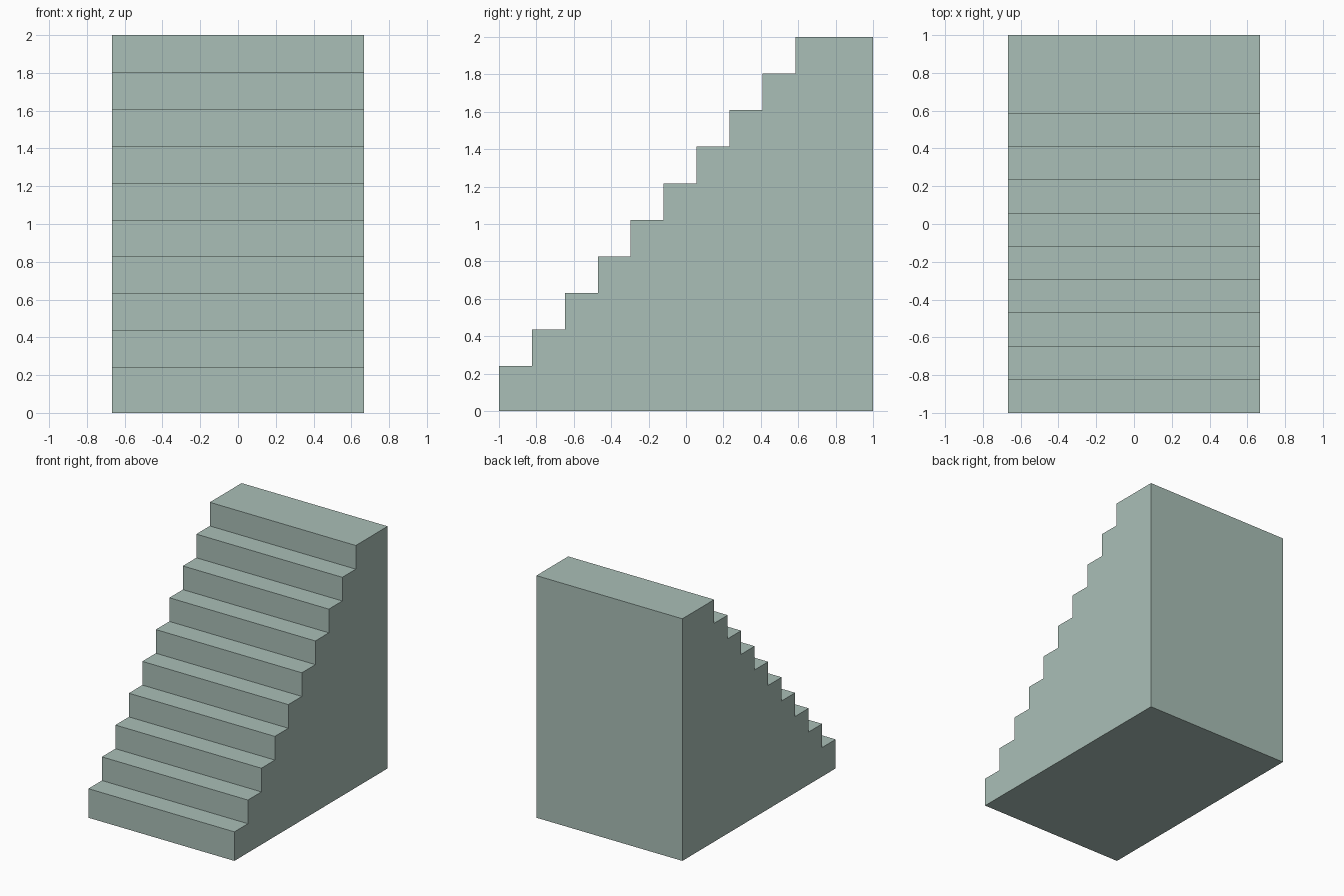
import bpy
import bmesh

if "Cube" in bpy.data.objects:
    bpy.data.objects.remove(bpy.data.objects["Cube"])

HALF_W = 0.667
STEPS = 10
FIRST_RISE = 0.24
RISE = (2.0 - FIRST_RISE) / (STEPS - 1)
TREAD = 1.585 / (STEPS - 1)

# Stepped side profile (y, z), ending in a deep top landing
profile = [(1.0, 0.0), (-1.0, 0.0)]
for i in range(STEPS):
    z = FIRST_RISE + i * RISE
    y_front = -1.0 + i * TREAD
    y_back = 1.0 if i == STEPS - 1 else y_front + TREAD
    profile += [(y_front, z), (y_back, z)]

# Extrude the profile across the width into one solid staircase
bm = bmesh.new()
side = bm.faces.new([bm.verts.new((-HALF_W, y, z)) for y, z in profile])
ext = bmesh.ops.extrude_face_region(bm, geom=[side], use_keep_orig=True)
moved = [g for g in ext["geom"] if isinstance(g, bmesh.types.BMVert)]
bmesh.ops.translate(bm, verts=moved, vec=(2 * HALF_W, 0, 0))
bmesh.ops.recalc_face_normals(bm, faces=bm.faces)

mesh = bpy.data.meshes.new("staircase")
bm.to_mesh(mesh)
bm.free()
stairs = bpy.data.objects.new("staircase", mesh)
bpy.context.collection.objects.link(stairs)

# Pale grey-green finish
mat = bpy.data.materials.new("pale grey green")
mat.diffuse_color = (0.40, 0.52, 0.474, 1.0)
mat.use_nodes = True
mat.node_tree.nodes["Principled BSDF"].inputs["Base Color"].default_value = mat.diffuse_color
mesh.materials.append(mat)
